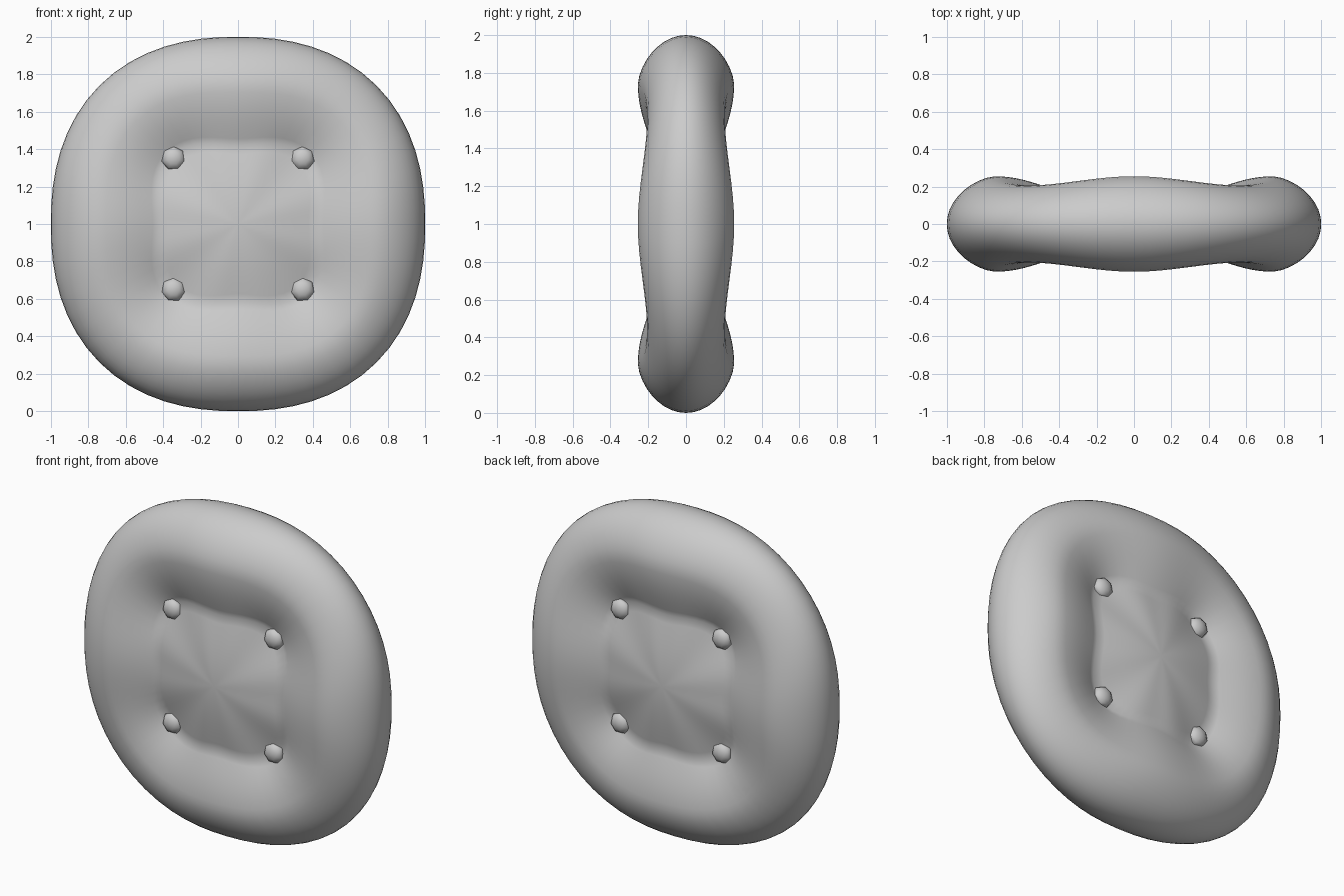
import bpy, bmesh
from math import sin, cos, pi
from mathutils import Matrix, Vector

cube = bpy.data.objects.get("Cube")
if cube:
    bpy.data.objects.remove(cube, do_unlink=True)

SEGMENTS = 64
STEPS = 9          # rings in each band of the cushion
MID_Z = 1.0

grey = bpy.data.materials.new("soft grey")
grey.use_nodes = True
grey.diffuse_color = (0.6, 0.6, 0.6, 1)
grey.node_tree.nodes["Principled BSDF"].inputs["Base Color"].default_value = (0.6, 0.6, 0.6, 1)


def make_object(name, bm):
    mesh = bpy.data.meshes.new(name)
    for face in bm.faces:
        face.smooth = True
    bm.to_mesh(mesh)
    bm.free()
    mesh.materials.append(grey)
    obj = bpy.data.objects.new(name, mesh)
    bpy.context.collection.objects.link(obj)
    return obj


def outline(angle):
    """Radius of the rounded-square outline."""
    n = 2.3
    return (abs(cos(angle)) ** n + abs(sin(angle)) ** n) ** (-1 / n)


def profile(angle):
    """Radius fraction and half thickness: centre puff, valley, crest, rim."""
    corner = sin(2 * angle) ** 2
    valley, crest = 0.42 + 0.07 * corner, 0.74 + 0.03 * corner
    puff_h, valley_h, crest_h = 0.235, 0.18 - 0.05 * corner ** 2, 0.255 - 0.05 * corner
    points = []
    for k in range(1, STEPS + 1):
        t = k / STEPS
        points.append((valley * t, valley_h + (puff_h - valley_h) * cos(pi / 2 * t)))
    for k in range(1, STEPS + 1):
        t = k / STEPS
        points.append((valley + (crest - valley) * t,
                       valley_h + (crest_h - valley_h) * sin(pi / 2 * t)))
    for k in range(1, STEPS + 1):
        t = sin(pi / 2 * k / STEPS)
        points.append((crest + (1 - crest) * t, crest_h * max(0, 1 - t ** 1.6) ** 0.5))
    return puff_h, points


# Cushion: front half as spokes of the profile, mirrored to the back
bm = bmesh.new()
spokes = []
for i in range(SEGMENTS):
    angle = 2 * pi * i / SEGMENTS
    radius = outline(angle)
    puff_h, points = profile(angle)
    spokes.append([bm.verts.new((s * radius * cos(angle), -h, MID_Z + s * radius * sin(angle)))
                   for s, h in points])
centre = bm.verts.new((0, -puff_h, MID_Z))
for i, a in enumerate(spokes):
    b = spokes[(i + 1) % SEGMENTS]
    bm.faces.new((centre, a[0], b[0]))
    for k in range(len(a) - 1):
        bm.faces.new((a[k], a[k + 1], b[k + 1], b[k]))
cushion = make_object("cushion", bm)
mirror = cushion.modifiers.new("back half", "MIRROR")
mirror.use_axis = (False, True, False)

# Buttons: flattened low-poly domes at the four tufts on both sides
for side, y in (("front", -0.14), ("back", 0.14)):
    for level, z in (("lower", -0.35), ("upper", 0.35)):
        for hand, x in (("right", -0.345), ("left", 0.345)):
            bm = bmesh.new()
            bmesh.ops.create_uvsphere(bm, u_segments=7, v_segments=6, radius=0.065)
            place = (Matrix.Translation(Vector((x, y, MID_Z + z)))
                     @ Matrix.Diagonal((1, 0.6, 1, 1)) @ Matrix.Rotation(pi / 2, 4, "X"))
            bmesh.ops.transform(bm, matrix=place, verts=bm.verts)
            make_object(f"{side}_{level}_{hand}_button", bm)
